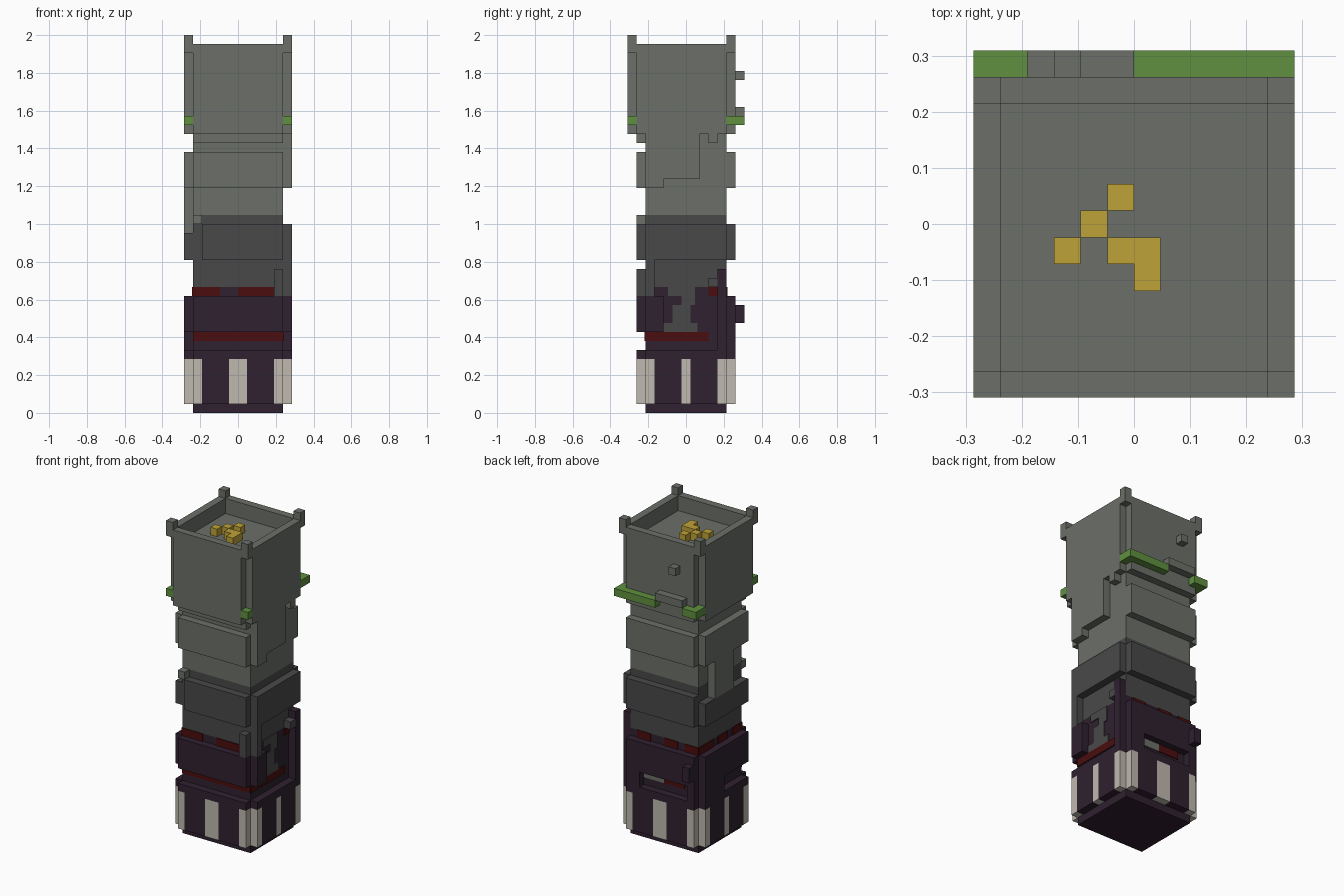
import bpy
import bmesh

cube = bpy.data.objects.get("Cube")
if cube:
    bpy.data.objects.remove(cube)

U = 2 / 42      # block size
T = 0.12        # painted plate thickness, in blocks


def material(name, r, g, b):
    m = bpy.data.materials.new(name)
    m.use_nodes = True
    m.diffuse_color = (r, g, b, 1)
    m.node_tree.nodes["Principled BSDF"].inputs["Base Color"].default_value = (r, g, b, 1)
    return m


stone = material("light_stone", .15, .16, .14)
slate = material("dark_stone", .066, .066, .066)
purple = material("dark_purple", .028, .015, .029)
red = material("deep_red", .07, .004, .004)
bone = material("bone_white", .52, .48, .43)
green = material("moss_green", .115, .28, .05)
gold = material("gold", .52, .36, .04)


def box(name, mat, x, y, z):
    """Box from (start, end) spans counted in blocks from the front right bottom."""
    bm = bmesh.new()
    bmesh.ops.create_cube(bm, size=1)
    for v in bm.verts:
        v.co.x = (x[v.co.x > 0] - 6) * U
        v.co.y = (y[v.co.y > 0] - 6.5) * U
        v.co.z = z[v.co.z > 0] * U
    mesh = bpy.data.meshes.new(name)
    bm.to_mesh(mesh)
    bm.free()
    mesh.materials.append(mat)
    obj = bpy.data.objects.new(name, mesh)
    bpy.context.collection.objects.link(obj)
    return obj


WIDE, DEEP = (1, 11), (2, 11)
FRONT, BACK = (1, 2), (11, 12)
LEFT, RIGHT = (11, 12), (0, 1)

# Shaft core, coloured by storey
box("shaft_base", purple, WIDE, DEEP, (0, 14))
box("shaft_middle", slate, WIDE, DEEP, (14, 22))
box("shaft_upper", stone, WIDE, DEEP, (22, 31))
box("top_room", stone, WIDE, (1, 11), (31, 39))

# Base panels with bone pillars
for side, y in (("front", FRONT), ("back", BACK)):
    for x in ((1, 2), (5, 7), (10, 11)):
        box(side + "_pillar", bone, x, y, (1, 6))
    for x in ((2, 5), (7, 10)):
        box(side + "_base_panel", purple, x, y, (1, 6))
    box(side + "_base_cap", purple, WIDE, y, (6, 7))
for side, x in (("left", LEFT), ("right", RIGHT)):
    for y in ((2, 3), (6, 7), (10, 11)):
        box(side + "_pillar", bone, x, y, (1, 6))
    for y in ((3, 6), (7, 10)):
        box(side + "_base_panel", purple, x, y, (1, 6))
    box(side + "_base_cap", purple, x, DEEP, (6, 7))

# Purple band, broken on the left side
band = (9, 13)
box("front_band", purple, WIDE, FRONT, band)
box("back_band", purple, WIDE, BACK, band)
box("right_band", purple, RIGHT, DEEP, band)
box("left_band", purple, LEFT, (2, 4), band)
box("left_column", purple, LEFT, (10, 11), (7, 16))
for x in ((1, 2), (9, 11)):
    box("back_band_foot", purple, x, BACK, (7, 9))
box("right_band_foot", purple, RIGHT, (7, 11), (7, 9))
box("back_knob", purple, (1, 2), (12, 13), (10, 12))

# Red stripes and stone patches painted on the shaft
low, high = (8, 9), (13, 14)
box("front_low_stripe", red, WIDE, (2 - T, 2), low)
box("left_low_stripe", red, (11, 11 + T), (2, 9), low)
box("back_low_stripe", red, (3, 6), (11, 11 + T), low)
box("back_low_patch", stone, (6, 9), (11, 11 + T), low)
for x in ((1, 4), (6, 10)):
    box("front_high_stripe", red, x, (2 - T, 2), high)
for x in ((1, 3), (4, 6), (8, 10)):
    box("back_high_stripe", red, x, (11, 11 + T), high)
for y in ((2, 4), (5, 7), (8, 11)):
    box("right_high_stripe", red, (1 - T, 1), y, high)
box("left_high_stripe", red, (11, 11 + T), (9, 10), high)
for y, z in (((4, 7.8), (9, 10)), ((5, 7), (10, 12)),
             ((6, 7.5), (12, 13)), ((4.5, 7.5), high)):
    box("left_worn_patch", slate, (11, 11 + T), y, z)

# Dark storey panels and the broken corner
dark = (17, 21)
box("front_dark_panel", slate, (2, 11), FRONT, dark)
box("back_dark_panel", slate, WIDE, BACK, dark)
box("left_dark_panel", slate, LEFT, DEEP, dark)
box("right_dark_panel", slate, RIGHT, DEEP, (17, 20))
box("corner_chunk", slate, (10, 11), FRONT, (13, 16))
box("corner_chunk_side", slate, LEFT, (2, 3), (13, 17))
box("corner_stone", stone, (1, 2), FRONT, (21, 22))
box("left_step", slate, LEFT, (9, 10), (14, 15))

# Light storey panels
light = (25, 29)
box("front_light_panel", stone, WIDE, FRONT, light)
box("back_light_panel", stone, WIDE, BACK, light)
box("right_light_panel", stone, RIGHT, DEEP, light)
box("right_hanging_panel", stone, RIGHT, (5, 9), (20, 25))
box("left_light_panel", stone, LEFT, (2, 8), (26, 31))
box("left_light_foot", stone, LEFT, (2, 4), (25, 26))
box("left_nub", stone, LEFT, (9, 10), (30, 31))
box("front_corbel", stone, WIDE, FRONT, (30, 31))

# Top walls, corner posts and corner moss
tall = (31, 41)
box("front_wall", stone, WIDE, (0, 1), tall)
box("back_wall", stone, WIDE, BACK, tall)
for x in (LEFT, RIGHT):
    box("side_wall", stone, x, (1, 11), tall)
    for y in ((0, 1), BACK):
        box("corner_post", stone, x, y, (40, 42))
        box("corner_moss", green, x, y, (32, 33))

# Ledges on the back
ledge = (12, 13)
for x in ((0, 2), (6, 12)):
    box("back_moss_ledge", green, x, ledge, (32, 33))
box("back_stone_ledge", stone, (2, 6), ledge, (33, 34))
box("back_nub", stone, (3, 4), ledge, (37, 38))

# Gold pile on the roof floor
for x, y in ((3, 5), (4, 6), (5, 7), (5, 5), (6, 5), (6, 4)):
    box("gold_block", gold, (x, x + 1), (y, y + 1), (39, 40))
